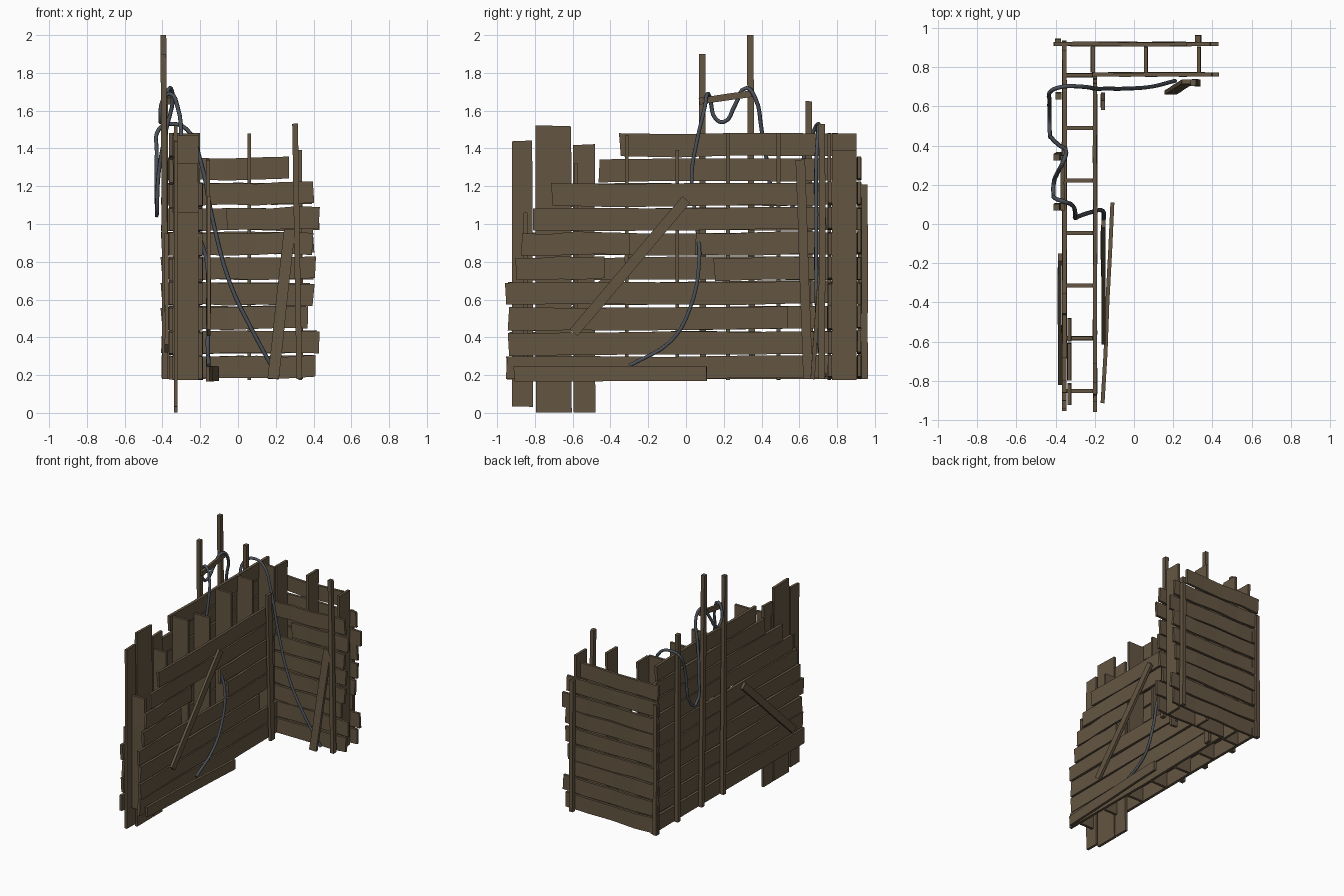
import bpy, bmesh, random
from mathutils import Vector

random.seed(4)


def material(name, rgb):
    m = bpy.data.materials.new(name)
    m.diffuse_color = (*rgb, 1)
    return m


WOOD = material("weathered_wood", (0.127, 0.092, 0.055))
CABLE = material("dark_grey_cable", (0.072, 0.084, 0.102))


def beam(name, a, b, width, thick, normal, warp=0.005):
    """Slightly warped board from a to b; normal is its thin direction."""
    a, b = Vector(a), Vector(b)
    d = (b - a).normalized()
    n = Vector(normal)
    n = (n - d * n.dot(d)).normalized()
    w = d.cross(n)
    bm = bmesh.new()
    rings = []
    steps = 4
    for i in range(steps + 1):
        c = a.lerp(b, i / steps)
        inner = 0 < i < steps
        dw = random.uniform(-warp, warp)
        dn = random.uniform(-warp, warp) * 0.6 if inner else 0
        skew = 0 if inner else random.uniform(-warp, warp)
        hw = width / 2 + random.uniform(-warp, warp) * 0.4
        ring = []
        for sw, sn in ((-1, -1), (1, -1), (1, 1), (-1, 1)):
            ring.append(bm.verts.new(c + w * (sw * hw + dw) + n * (sn * thick / 2 + dn) + d * skew * sw))
        rings.append(ring)
    for r, s in zip(rings, rings[1:]):
        for k in range(4):
            bm.faces.new((r[k], r[(k + 1) % 4], s[(k + 1) % 4], s[k]))
    bm.faces.new(rings[0][::-1])
    bm.faces.new(rings[-1])
    bmesh.ops.recalc_face_normals(bm, faces=bm.faces)
    me = bpy.data.meshes.new(name)
    bm.to_mesh(me)
    bm.free()
    me.materials.append(WOOD)
    ob = bpy.data.objects.new(name, me)
    bpy.context.collection.objects.link(ob)
    return ob


def row_z(i):
    return 0.24 + 0.131 * i


X, Y = (1, 0, 0), (0, 1, 0)

# Long wall: inner horizontal boards (row, y start, y end)
for row, y0, y1 in [(0, -0.95, 0.75), (1, -0.94, 0.77), (2, -0.94, 0.54), (3, -0.955, 0.66),
                    (4, -0.90, -0.43), (4, 0.15, 0.70), (5, -0.87, -0.30), (5, 0.05, 0.72),
                    (6, -0.81, 0.74), (7, -0.71, 0.72)]:
    z = row_z(row)
    beam("long_wall_inner_board", (-0.198, y0, z - 0.004), (-0.198, y1, z + 0.004), 0.119, 0.02, X)

# Long wall: outer horizontal boards
for row, y0, y1 in [(0, -0.95, 0.93), (1, -0.93, 0.92), (2, -0.92, 0.93), (3, -0.94, 0.92),
                    (4, -0.90, 0.93), (5, -0.86, 0.92), (6, -0.80, 0.93), (7, -0.68, 0.92),
                    (8, -0.46, 0.92), (9, -0.35, 0.88)]:
    z = row_z(row)
    beam("long_wall_outer_board", (-0.355, y0, z - 0.004), (-0.355, y1, z + 0.004), 0.119, 0.022, X)

# Long wall: studs between the two skins
for i, top in enumerate([1.06, 1.32, 1.47, 1.39, 1.48, 1.48, 1.48]):
    y = -0.85 + 0.268 * i
    beam("long_wall_stud", (-0.277, y, 0.175), (-0.277, y, top), 0.135, 0.02, Y, 0.001)

# Short wall: inner and outer boards
for row, x1 in enumerate([0.41, 0.43, 0.37, 0.40, 0.41, 0.395, 0.43, 0.40]):
    z = row_z(row)
    x0 = -0.06 if row == 6 else -0.21
    beam("short_wall_inner_board", (x0, 0.762, z), (x1, 0.762, z + random.uniform(-0.008, 0.008)), 0.116, 0.02, Y)
for row, x1 in enumerate([0.40, 0.42, 0.36, 0.38, 0.40, 0.40, 0.43, 0.39, 0.27]):
    z = row_z(row)
    beam("short_wall_outer_board", (-0.405, 0.917, z), (x1, 0.917, z + random.uniform(-0.01, 0.01)), 0.116, 0.02, Y)

# Short wall: studs
for x, top in [(-0.21, 1.48), (0.06, 1.48), (0.33, 1.39)]:
    beam("short_wall_stud", (x, 0.838, 0.175), (x, 0.838, top), 0.13, 0.02, X, 0.001)

# Tall vertical planks at the front end, reaching the ground
for y, w, z0, z1 in [(-0.865, 0.11, 0.03, 1.44), (-0.70, 0.19, 0.0, 1.52), (-0.54, 0.115, 0.0, 1.42)]:
    beam("front_end_upright_plank", (-0.33, y, z0 + 0.003), (-0.33, y, z1), w, 0.02, X, 0.003)

# Square posts on the outer side, the corner and the short wall
for name, a, b in [("tall_post", (-0.38, 0.35, 0.18), (-0.395, 0.34, 2.0)),
                   ("tall_post", (-0.385, 0.09, 0.18), (-0.395, 0.085, 1.9)),
                   ("outer_post", (-0.385, 0.655, 0.18), (-0.385, 0.65, 1.65)),
                   ("corner_post", (-0.388, 0.93, 0.18), (-0.388, 0.925, 1.2)),
                   ("short_wall_outer_post", (0.33, 0.945, 0.18), (0.325, 0.945, 1.21)),
                   ("short_wall_inner_post", (0.325, 0.72, 0.18), (0.302, 0.72, 1.53))]:
    beam(name, a, b, 0.034, 0.03, X, 0.001)
beam("long_wall_inner_post", (-0.158, 0.645, 0.18), (-0.158, 0.605, 1.34), 0.05, 0.022, X, 0.001)

# Tie bar between the tall posts, and braces leaning on the walls
beam("tie_bar", (-0.365, 0.07, 1.65), (-0.365, 0.35, 1.69), 0.035, 0.02, X, 0.001)
beam("inner_diagonal_brace", (-0.155, -0.595, 0.425), (-0.155, 0.0, 1.13), 0.055, 0.02, X, 0.002)
beam("outer_diagonal_brace", (-0.378, -0.80, 0.34), (-0.378, -0.17, 0.93), 0.055, 0.02, X, 0.002)
beam("loose_base_board", (-0.16, -0.91, 0.21), (-0.11, 0.11, 0.21), 0.08, 0.02, X)
beam("leaning_plank", (0.185, 0.67, 0.18), (0.275, 0.725, 0.97), 0.06, 0.022, Y, 0.002)

# Cable winding up through the gap, over the tall posts and down the short wall
path = [(-0.155, -0.30, 0.25), (-0.16, -0.08, 0.38), (-0.155, 0.02, 0.55), (-0.165, 0.07, 0.80),
        (-0.22, 0.06, 0.97), (-0.28, 0.04, 1.12), (-0.30, 0.03, 1.26), (-0.30, 0.06, 1.45),
        (-0.32, 0.10, 1.62), (-0.36, 0.115, 1.69), (-0.40, 0.13, 1.65), (-0.41, 0.155, 1.56),
        (-0.41, 0.20, 1.54), (-0.39, 0.26, 1.63), (-0.36, 0.32, 1.72), (-0.345, 0.365, 1.67),
        (-0.38, 0.40, 1.50), (-0.42, 0.44, 1.27), (-0.43, 0.49, 1.05), (-0.43, 0.55, 1.07),
        (-0.43, 0.63, 1.38), (-0.42, 0.68, 1.50), (-0.36, 0.70, 1.53), (-0.27, 0.70, 1.50),
        (-0.20, 0.69, 1.34), (-0.14, 0.69, 1.05), (-0.04, 0.69, 0.68), (0.09, 0.70, 0.41),
        (0.21, 0.73, 0.19)]
cu = bpy.data.curves.new("cable", "CURVE")
cu.dimensions = "3D"
cu.bevel_depth = 0.011
cu.bevel_resolution = 1
cu.resolution_u = 4
cu.use_fill_caps = True
sp = cu.splines.new("BEZIER")
sp.bezier_points.add(len(path) - 1)
for bp, co in zip(sp.bezier_points, path):
    bp.co = co
    bp.handle_left_type = bp.handle_right_type = "AUTO"
cu.materials.append(CABLE)
bpy.context.collection.objects.link(bpy.data.objects.new("cable", cu))
